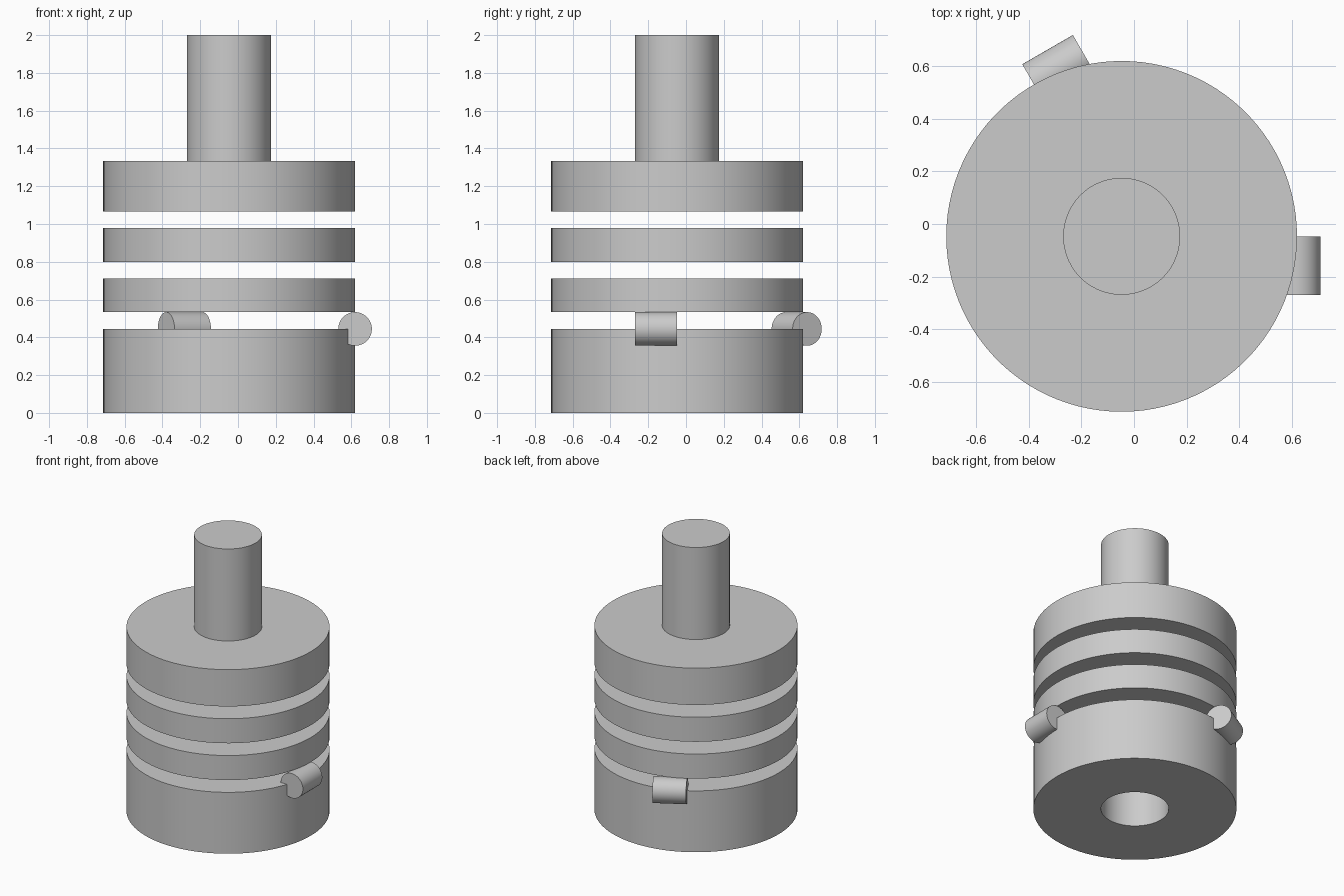
import bpy, bmesh, math
from mathutils import Matrix, Vector

cube = bpy.data.objects.get("Cube")
if cube:
    bpy.data.objects.remove(cube, do_unlink=True)

U = 2 / 22.5                               # base module of the part
AXIS = Vector((-0.047, -0.047, 0))         # main axis, offset by the side pins
BODY_R, SHAFT_R, PIN_R = 7.5 * U, 2.5 * U, U

grey = bpy.data.materials.new("plain grey")
grey.use_nodes = True
colour = (0.6, 0.6, 0.6, 1)
grey.diffuse_color = colour
grey.node_tree.nodes["Principled BSDF"].inputs["Base Color"].default_value = colour


def finish(name, bm):
    bmesh.ops.recalc_face_normals(bm, faces=bm.faces[:])
    mesh = bpy.data.meshes.new(name)
    bm.to_mesh(mesh)
    bm.free()
    mesh.materials.append(grey)
    obj = bpy.data.objects.new(name, mesh)
    bpy.context.collection.objects.link(obj)
    bpy.ops.object.select_all(action='DESELECT')
    obj.select_set(True)
    bpy.context.view_layer.objects.active = obj
    bpy.ops.object.shade_smooth_by_angle(angle=math.radians(30))
    return obj


def lathe(name, profile, steps=100):
    """Turn a (radius, height) profile around the main axis."""
    bm = bmesh.new()
    verts = [bm.verts.new((r, 0, z)) for r, z in profile]
    edges = [bm.edges.new(pair) for pair in zip(verts, verts[1:])]
    if profile[0][0] > 0:                  # a tube has a closed section
        edges.append(bm.edges.new((verts[-1], verts[0])))
    bmesh.ops.spin(bm, geom=verts + edges, cent=(0, 0, 0), axis=(0, 0, 1),
                   angle=math.tau, steps=steps, use_duplicate=False)
    bmesh.ops.remove_doubles(bm, verts=bm.verts[:], dist=1e-5)
    obj = finish(name, bm)
    obj.location = AXIS
    return obj


def disc(name, radius, low, high):
    return lathe(name, [(0, low * U), (radius, low * U), (radius, high * U), (0, high * U)])


# Base with a through bore, then the first ring closing the bore as a blind hole
lathe("base", [(SHAFT_R, 0), (BODY_R, 0), (BODY_R, 5 * U), (SHAFT_R, 5 * U)])
lathe("lower_ring", [(0, 7.5 * U), (SHAFT_R, 7.5 * U), (SHAFT_R, 6 * U),
                     (BODY_R, 6 * U), (BODY_R, 8 * U), (0, 8 * U)])

# Solid discs and the shaft
disc("upper_ring", BODY_R, 9, 11)
disc("top_flange", BODY_R, 12, 15)
disc("shaft", SHAFT_R, 15, 22.5)

# Tangential pins on the upper rim of the base
for name, degrees in (("left_pin", 0), ("back_pin", 120)):
    bm = bmesh.new()
    bmesh.ops.create_cone(bm, cap_ends=True, segments=64, radius1=PIN_R,
                          radius2=PIN_R, depth=SHAFT_R)
    place = (Matrix.Translation(AXIS)
             @ Matrix.Rotation(math.radians(degrees), 4, 'Z')
             @ Matrix.Translation((BODY_R, -SHAFT_R / 2, 5 * U))
             @ Matrix.Rotation(math.pi / 2, 4, 'X'))
    bmesh.ops.transform(bm, matrix=place, verts=bm.verts[:])
    finish(name, bm)
